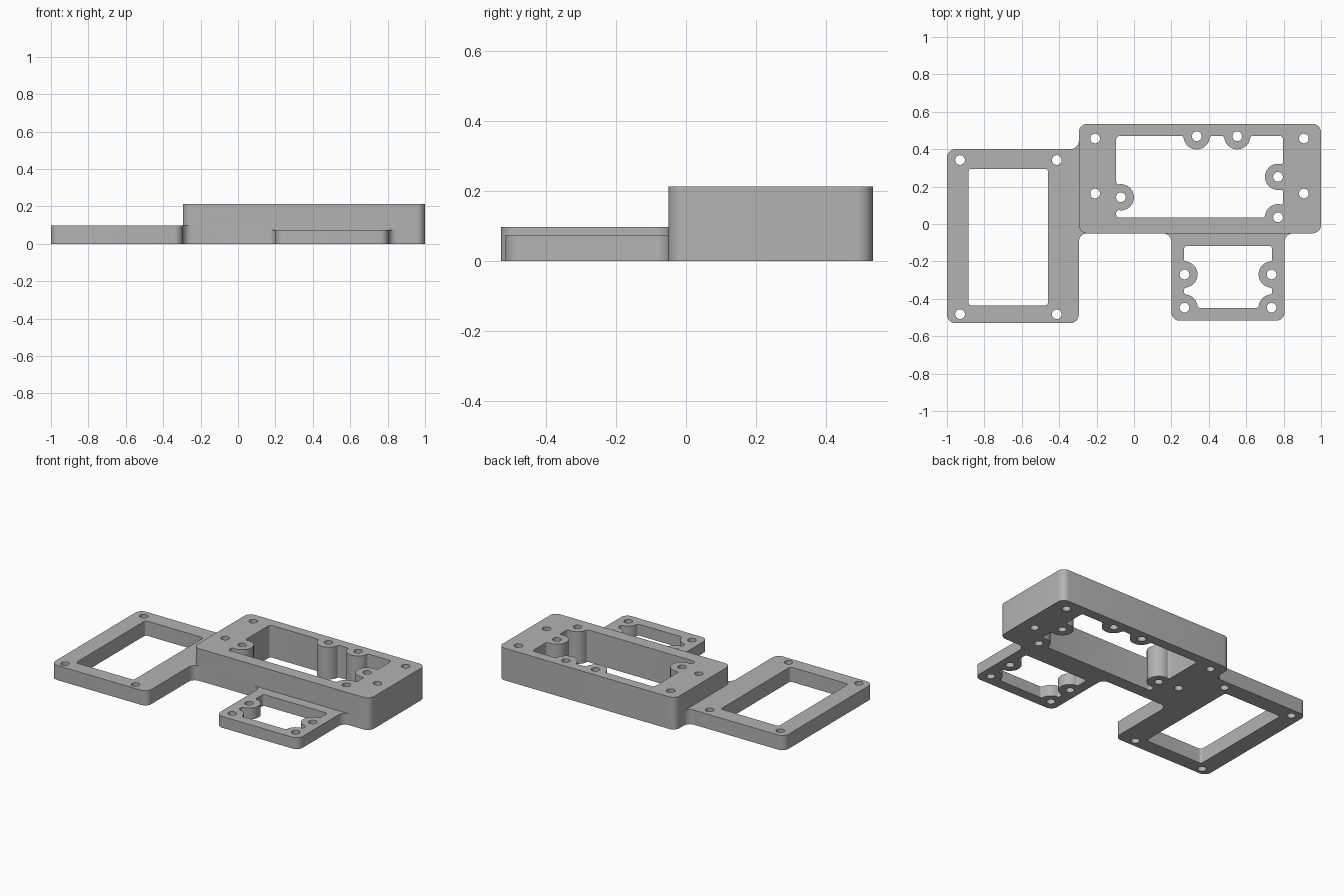
import bpy, bmesh
from math import sin, cos, pi, sqrt, atan2
from mathutils import Vector

if "Cube" in bpy.data.objects:
    bpy.data.objects.remove(bpy.data.objects["Cube"], do_unlink=True)

grey = bpy.data.materials.new("plain grey")
grey.use_nodes = True
colour = (0.45, 0.45, 0.45, 1)
grey.diffuse_color = colour
grey.node_tree.nodes["Principled BSDF"].inputs["Base Color"].default_value = colour


def arc(cx, cy, r, start, end, steps=8):
    angles = [start + (end - start) * i / steps for i in range(steps + 1)]
    return [(cx + r * cos(a), cy + r * sin(a)) for a in angles]


def prism(name, outline, z0, z1):
    """Extrude a flat outline between two heights."""
    bm = bmesh.new()
    face = bm.faces.new([bm.verts.new((x, y, z0)) for x, y in outline])
    new = bmesh.ops.extrude_face_region(bm, geom=[face])["geom"]
    bmesh.ops.translate(bm, vec=(0, 0, z1 - z0),
                        verts=[v for v in new if isinstance(v, bmesh.types.BMVert)])
    bmesh.ops.recalc_face_normals(bm, faces=bm.faces)
    mesh = bpy.data.meshes.new(name)
    bm.to_mesh(mesh)
    bm.free()
    mesh.materials.append(grey)
    obj = bpy.data.objects.new(name, mesh)
    bpy.context.collection.objects.link(obj)
    return obj


def rounded_box(x0, x1, y0, y1, r):
    corners = [(x1 - r, y1 - r), (x0 + r, y1 - r), (x0 + r, y0 + r), (x1 - r, y0 + r)]
    return [p for i, (x, y) in enumerate(corners)
            for p in arc(x, y, r, i * pi / 2, (i + 1) * pi / 2)]


def web(x, y, sx, sy, f=0.045, e=0.06):
    """Fillet filling an inside corner; sx, sy point to the open side."""
    bend = [(x + sx * (f - f * sin(a)), y + sy * (f - f * cos(a)))
            for a in [i * pi / 16 for i in range(9)]]
    return ([(x - sx * e, y - sy * e), (x + sx * f, y - sy * e)] + bend
            + [(x - sx * e, y + sy * f)])


def lobe(x, y, inward, depth, R=0.07, r=0.012):
    """Round screw boss blended into a wall that lies depth behind it."""
    w = sqrt((R + r) ** 2 - (r - depth) ** 2)
    a = atan2(r - depth, w)
    pts = [(w, -0.03)] + arc(w, r, r, -pi / 2, a - pi, 4)
    pts += arc(0, depth, R, a, pi - a, 28)[1:-1]
    pts += arc(-w, r, r, -a, -pi / 2, 4) + [(-w, -0.03)]
    n = Vector(inward)
    t = Vector((n.y, -n.x))
    return [tuple(Vector((x, y)) + t * u + n * (v - depth)) for u, v in pts]


def combine(target, other, operation):
    mod = target.modifiers.new("combine", 'BOOLEAN')
    mod.operation, mod.solver, mod.object = operation, 'EXACT', other
    bpy.context.view_layer.objects.active = target
    bpy.ops.object.modifier_apply(modifier=mod.name)
    bpy.data.objects.remove(other, do_unlink=True)


def window(box, lobes):
    """Opening cutter with the screw bosses left standing."""
    x0, x1, y0, y1 = box
    cutter = prism("window_cutter", rounded_box(x0, x1, y0, y1, 0.016), -0.1, 0.4)
    for x, y, side in lobes:
        inward, depth = {"left": ((1, 0), x - x0), "right": ((-1, 0), x1 - x),
                         "front": ((0, 1), y - y0), "back": ((0, -1), y1 - y)}[side]
        combine(cutter, prism("boss", lobe(x, y, inward, depth), -0.2, 0.5), 'DIFFERENCE')
    return cutter


# Tall block and the two low frames joined to it
LOW, THIN = 0.097, 0.075
bracket = prism("mounting_bracket", rounded_box(-0.295, 1, -0.05, 0.535, 0.045), 0, 0.213)
solids = [
    ("left_frame", rounded_box(-1, -0.295, -0.53, 0.4, 0.045), LOW),
    ("left_frame_back_web", web(-0.295, 0.4, -1, 1), LOW),
    ("left_frame_front_web", web(-0.295, -0.05, 1, -1), LOW),
    ("small_frame", rounded_box(0.2, 0.805, -0.517, 0.02, 0.045), THIN),
    ("small_frame_web", web(0.2, -0.05, -1, -1), THIN),
    ("small_frame_web", web(0.805, -0.05, 1, -1), THIN),
]
for name, outline, height in solids:
    combine(bracket, prism(name, outline, 0, height), 'UNION')

# Openings
block_lobes = [(0.335, 0.469, "back"), (0.552, 0.469, "back"), (-0.07, 0.143, "left"),
               (0.77, 0.252, "right"), (0.77, 0.036, "right"), (0.77, 0.036, "front")]
small_lobes = [(x, y, side) for x, wall in ((0.27, "left"), (0.736, "right"))
               for y, side in ((-0.27, wall), (-0.447, wall), (-0.447, "front"))]
for box, lobes in (((-0.885, -0.46, -0.435, 0.295), []),
                   ((-0.095, 0.797, 0.034, 0.47), block_lobes),
                   ((0.268, 0.738, -0.448, -0.117), small_lobes)):
    combine(bracket, window(box, lobes), 'DIFFERENCE')

# Screw holes
holes = {(x, y) for x, y, side in block_lobes + small_lobes}
holes |= {(x, y) for x in (-0.93, -0.413) for y in (0.342, -0.482)}
holes |= {(x, y) for x in (-0.208, 0.908) for y in (0.457, 0.163)}
for x, y in sorted(holes):
    drill = prism("drill", arc(x, y, 0.026, 0, 2 * pi, 24)[:-1], -0.1, 0.4)
    combine(bracket, drill, 'DIFFERENCE')

bpy.ops.object.select_all(action='DESELECT')
bracket.select_set(True)
bpy.context.view_layer.objects.active = bracket
bpy.ops.object.shade_smooth_by_angle(angle=pi / 6)
